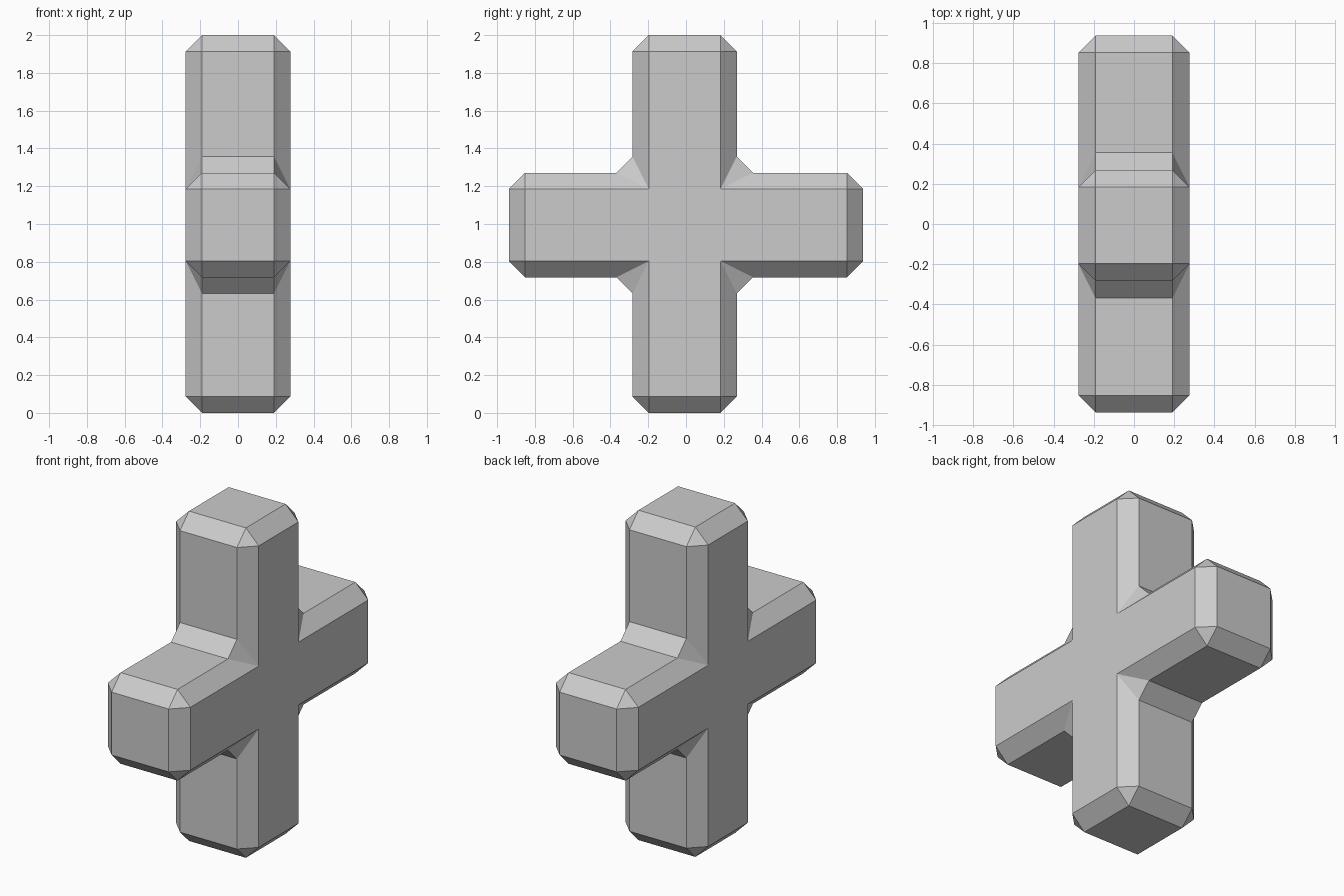
import bpy, bmesh
from mathutils import Vector

if "Cube" in bpy.data.objects:
    bpy.data.objects.remove(bpy.data.objects["Cube"])

D = 0.086                       # chamfer size
HX = 0.277                      # half thickness
Y0, Y1, Y2, Y3 = -0.938, -0.283, 0.269, 0.938
Z0, Z1, Z2, Z3 = 0.0, 0.718, 1.271, 2.0

# Cross outline in the YZ plane, counter-clockwise seen from +x
outline = [Vector(p) for p in (
    (Y1, Z0), (Y2, Z0), (Y2, Z1), (Y3, Z1), (Y3, Z2), (Y2, Z2),
    (Y2, Z3), (Y1, Z3), (Y1, Z2), (Y0, Z2), (Y0, Z1), (Y1, Z1))]
n = len(outline)

bm = bmesh.new()


def make_side(sign):
    """Inset face corners plus the two chamfer points of each corner."""
    face, before, after = [], [], []
    for i, p in enumerate(outline):
        a = (p - outline[i - 1]).normalized()
        b = (outline[(i + 1) % n] - p).normalized()
        inset = p + D * (Vector((-a.y, a.x)) + Vector((-b.y, b.x)))
        face.append(bm.verts.new((sign * HX, *inset)))
        before.append(bm.verts.new((sign * (HX - D), *(p - a * D))))
        after.append(bm.verts.new((sign * (HX - D), *(p + b * D))))
    # Flat cross, corner triangles and sloped rim
    bm.faces.new(face)
    for i in range(n):
        j = (i + 1) % n
        bm.faces.new((face[i], before[i], after[i]))
        bm.faces.new((face[i], after[i], before[j], face[j]))
    return before, after


rb, ra = make_side(1)
lb, la = make_side(-1)

# Outer walls and chamfered corners joining both sides
for i in range(n):
    j = (i + 1) % n
    bm.faces.new((rb[i], lb[i], la[i], ra[i]))
    bm.faces.new((ra[i], la[i], lb[j], rb[j]))

bmesh.ops.recalc_face_normals(bm, faces=bm.faces[:])
mesh = bpy.data.meshes.new("chamfered_cross")
bm.to_mesh(mesh)
bm.free()
bpy.context.collection.objects.link(bpy.data.objects.new("chamfered_cross", mesh))
